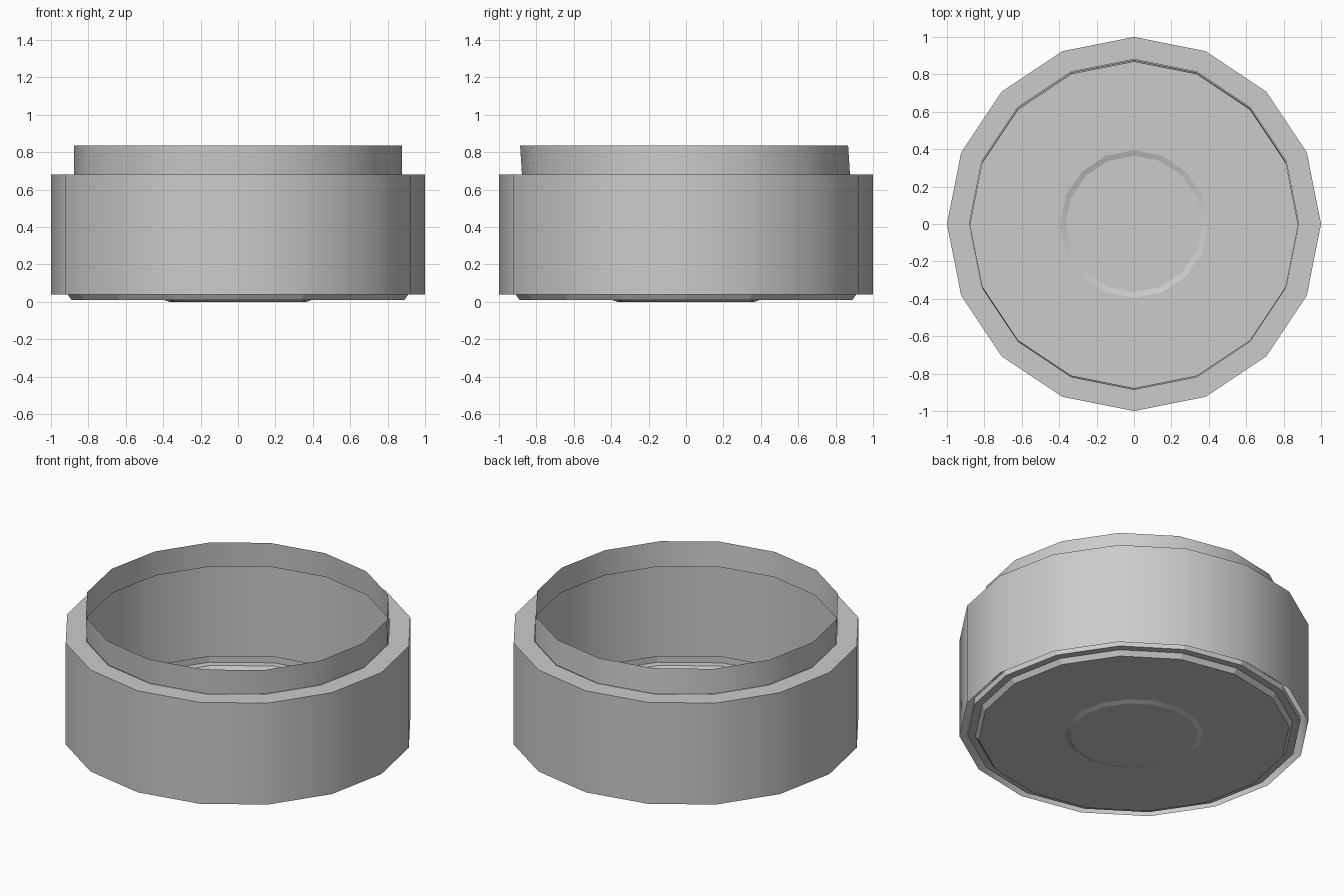
import bpy, bmesh, math

if "Cube" in bpy.data.objects:
    bpy.data.objects.remove(bpy.data.objects["Cube"])

SIDES = 16


def lathe(name, profile, cap=None, smooth=35):
    """Spin rings of (radius, z, y_offset) into a 16-sided sheet; cap closes 'first' or 'last'."""
    bm = bmesh.new()
    rings = []
    for r, z, dy in profile:
        rings.append([bm.verts.new((r * math.cos(2 * math.pi * i / SIDES),
                                    r * math.sin(2 * math.pi * i / SIDES) + dy, z))
                      for i in range(SIDES)])
    for a, b in zip(rings, rings[1:]):
        for i in range(SIDES):
            j = (i + 1) % SIDES
            bm.faces.new((a[i], a[j], b[j], b[i]))
    if cap == 'first':
        bm.faces.new(rings[0][::-1])
    mesh = bpy.data.meshes.new(name)
    bm.to_mesh(mesh)
    bm.free()
    obj = bpy.data.objects.new(name, mesh)
    bpy.context.collection.objects.link(obj)
    bpy.context.view_layer.objects.active = obj
    obj.select_set(True)
    bpy.ops.object.shade_smooth_by_angle(angle=math.radians(smooth))
    obj.select_set(False)
    return obj


# Outer wall with flat shoulder
lathe("outer_wall", [(1.0, 0.04, 0), (1.0, 0.68, 0), (0.88, 0.68, 0)])

# Thin, slightly leaning neck
lathe("neck", [(0.877, 0.68, 0), (0.877, 0.835, -0.01)])

# Base plate: raised centre pad, flat floor, chamfer and upturned flange
lathe("base_plate", [(0.365, 0.0, 0), (0.395, 0.01, 0), (0.89, 0.01, 0),
                     (0.91, 0.04, 0), (0.954, 0.04, 0), (0.954, 0.08, 0)],
      cap='first', smooth=15)
